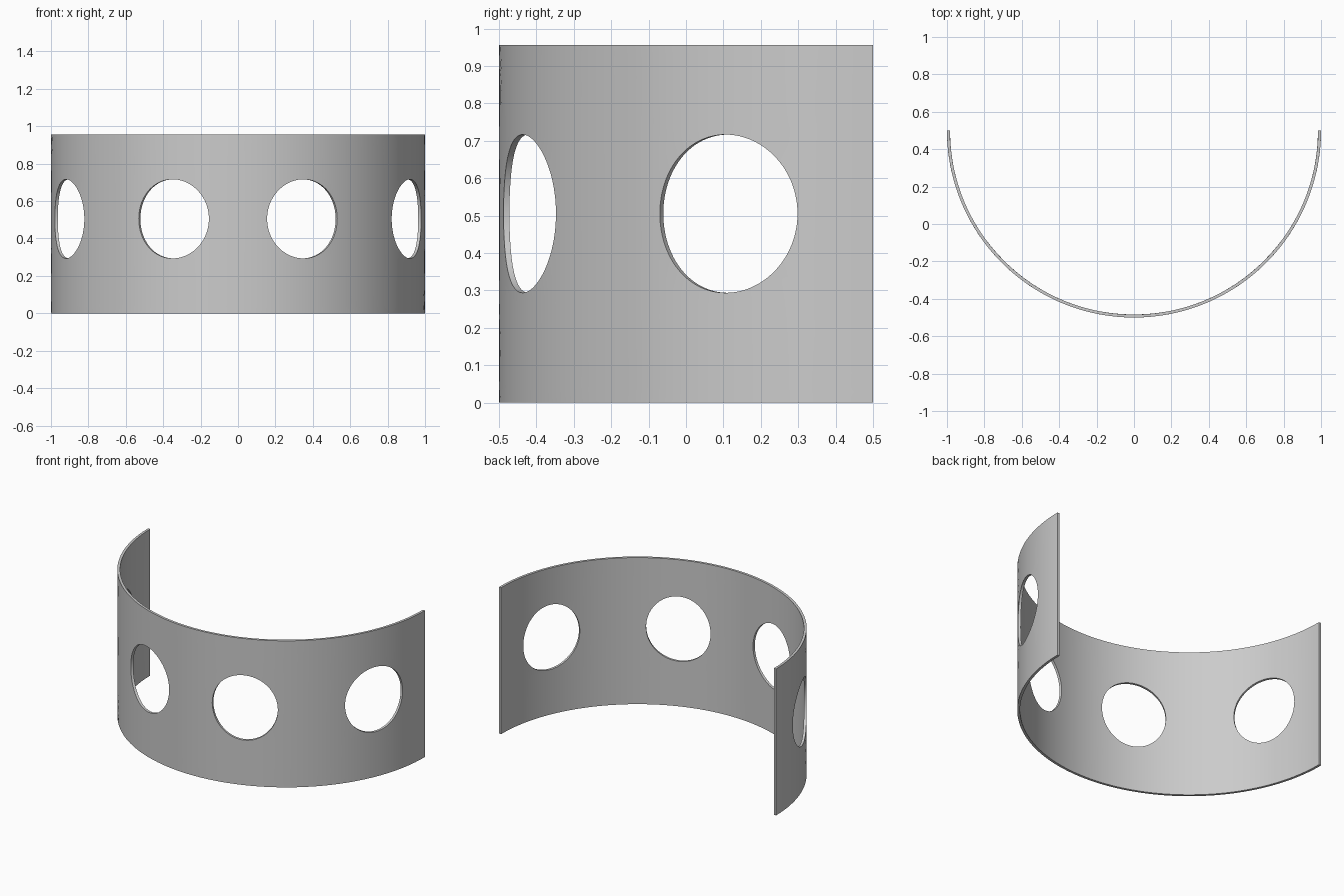
import bpy, bmesh
from math import sin, cos, radians, tau

if "Cube" in bpy.data.objects:
    bpy.data.objects.remove(bpy.data.objects["Cube"])

HEIGHT, WALL = 0.956, 0.016
HOLE_Z, HOLE_H, HOLE_A = 0.505, 0.2115, 11.55   # hole centre, half height, half width in degrees
SEGS, RINGS = 96, 8


def wrap(a, z):
    """Place an unrolled (degrees, height) point on the unit half cylinder."""
    return (sin(radians(a)), 0.5 - cos(radians(a)), z)


def add_panel(bm, a0, a1, hole_a):
    """Rectangular wall panel with one round hole, made of rings from hole to border."""
    rings = []
    for r in range(RINGS + 1):
        t = r / RINGS
        ring = []
        for i in range(SEGS):
            c, s = cos(tau * i / SEGS), sin(tau * i / SEGS)
            m = max(abs(c), abs(s))
            edge_a = (a0 + a1) / 2 + (a1 - a0) / 2 * c / m
            edge_z = HEIGHT / 2 * (1 + s / m)
            a = (hole_a + HOLE_A * c) * (1 - t) + edge_a * t
            z = (HOLE_Z + HOLE_H * s) * (1 - t) + edge_z * t
            ring.append(bm.verts.new(wrap(a, z)))
        rings.append(ring)
    for inner, outer in zip(rings, rings[1:]):
        for i in range(SEGS):
            j = (i + 1) % SEGS
            bm.faces.new((inner[i], outer[i], outer[j], inner[j]))


# Half-round wall with four holes
bm = bmesh.new()
for a0, a1, hole in ((-90, -43.65, -66.8), (-43.65, 0, -20.5),
                     (0, 43.65, 20.5), (43.65, 90, 66.8)):
    add_panel(bm, a0, a1, hole)
bmesh.ops.remove_doubles(bm, verts=bm.verts, dist=1e-4)
mesh = bpy.data.meshes.new("curved_wall")
bm.to_mesh(mesh)
bm.free()
wall = bpy.data.objects.new("curved_wall", mesh)
bpy.context.collection.objects.link(wall)

# Wall thickness, grown inward
solid = wall.modifiers.new("thickness", 'SOLIDIFY')
solid.thickness = WALL
solid.offset = -1
bpy.context.view_layer.objects.active = wall
wall.select_set(True)
bpy.ops.object.modifier_apply(modifier=solid.name)
bpy.ops.object.shade_smooth_by_angle(angle=radians(30))
